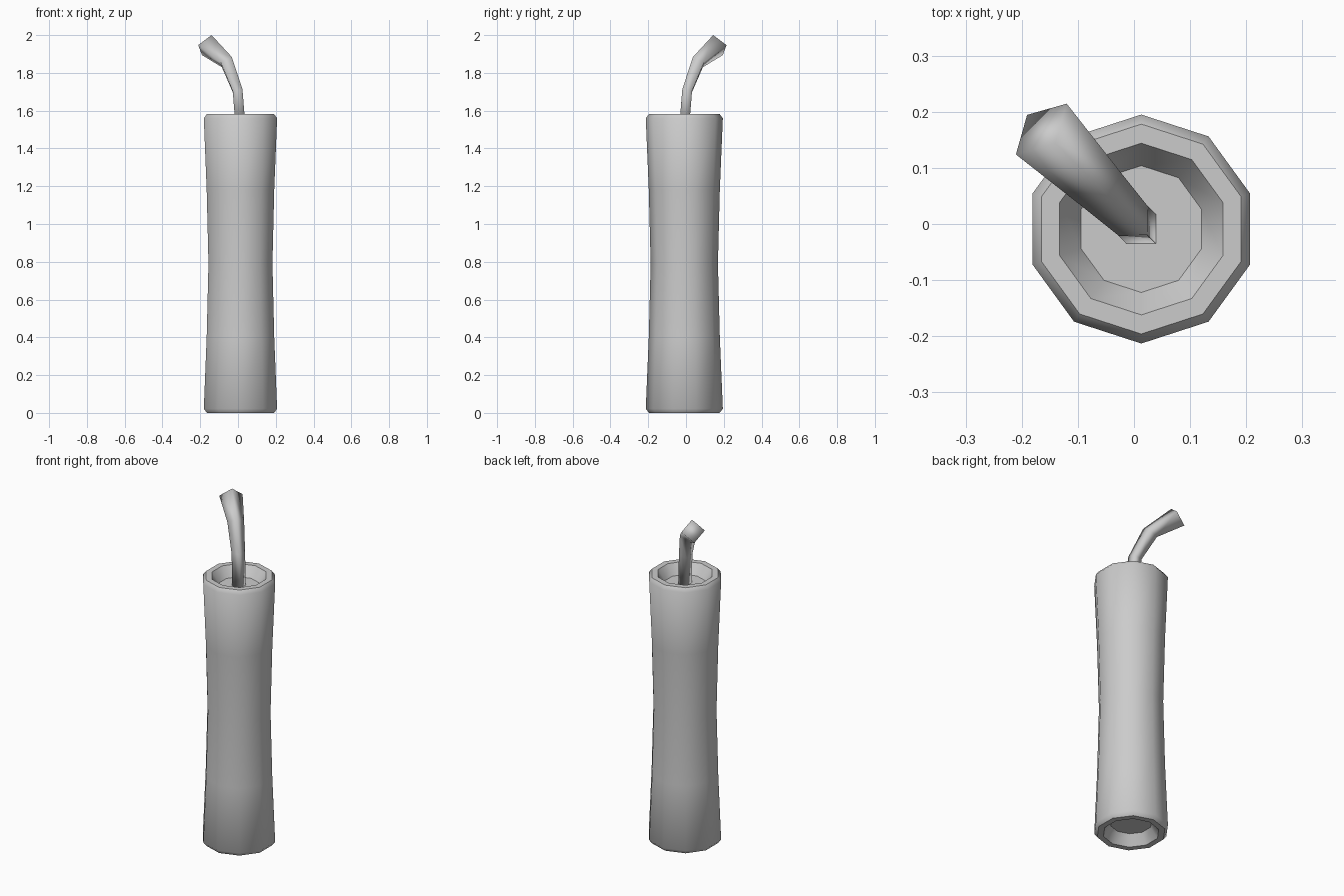
import bpy, bmesh, math
from mathutils import Vector

cube = bpy.data.objects.get("Cube")
if cube:
    bpy.data.objects.remove(cube, do_unlink=True)

grey = bpy.data.materials.new("plain grey")
grey.use_nodes = True
grey.diffuse_color = (0.6, 0.6, 0.6, 1)
grey.node_tree.nodes["Principled BSDF"].inputs["Base Color"].default_value = (0.6, 0.6, 0.6, 1)

AXIS = Vector((0.013, -0.009, 0))
HEIGHT = 1.582


def loft(name, rings, smooth_angle):
    """Skin a list of equal-sized point rings and cap both ends."""
    bm = bmesh.new()
    loops = [[bm.verts.new(p) for p in ring] for ring in rings]
    n = len(loops[0])
    for a, b in zip(loops, loops[1:]):
        for i in range(n):
            j = (i + 1) % n
            bm.faces.new((a[i], a[j], b[j], b[i]))
    bm.faces.new(loops[0])
    bm.faces.new(loops[-1])
    bmesh.ops.recalc_face_normals(bm, faces=bm.faces)
    mesh = bpy.data.meshes.new(name)
    bm.to_mesh(mesh)
    bm.free()
    mesh.materials.append(grey)
    obj = bpy.data.objects.new(name, mesh)
    bpy.context.collection.objects.link(obj)
    bpy.ops.object.select_all(action='DESELECT')
    obj.select_set(True)
    bpy.context.view_layer.objects.active = obj
    bpy.ops.object.shade_smooth_by_angle(angle=math.radians(smooth_angle))
    return obj


# Waisted ten-sided body: lower half profile, mirrored for the upper half
half = [(0.113, 0.06), (0.153, 0), (0.187, 0), (0.204, 0.022), (0.188, 0.4)]
profile = half + [(0.178, HEIGHT / 2)] + [(r, HEIGHT - z) for r, z in reversed(half)]


def decagon(r, z):
    angles = [math.pi / 2 + i * math.tau / 10 for i in range(10)]
    return [AXIS + Vector((r * math.cos(a), r * math.sin(a), z)) for a in angles]


loft("body", [decagon(r, z) for r, z in profile], 50)

# Square fuse bending towards the back right: reach, height, half diagonal, tilt
bend = Vector((-1, 1, 0)).normalized()
side = Vector((1, 1, 0)).normalized()
stations = [(0, 1.52, 0.037, 0), (0.021, 1.705, 0.037, 14),
            (0.102, 1.857, 0.046, 36), (0.252, 1.947, 0.064, 56)]


def square(reach, z, h, tilt):
    t = math.radians(tilt)
    centre = AXIS + bend * reach + Vector((0, 0, z))
    across = bend * math.cos(t) - Vector((0, 0, math.sin(t)))
    return [centre + d * h for d in (across, side, -across, -side)]


loft("fuse", [square(*s) for s in stations], 180)
